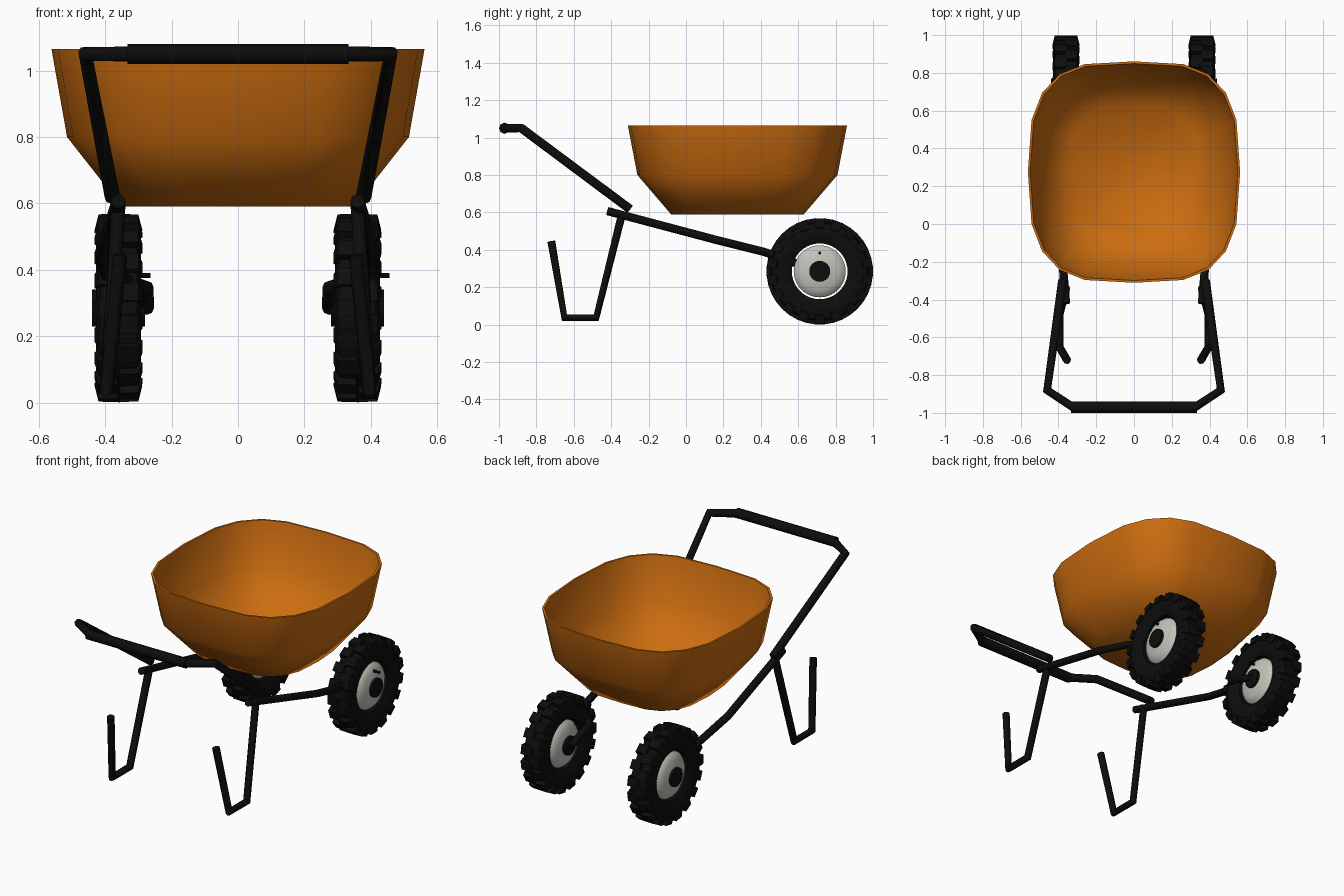
import bpy, bmesh, math
from mathutils import Vector

if "Cube" in bpy.data.objects:
    bpy.data.objects.remove(bpy.data.objects["Cube"])


def material(name, rgb):
    m = bpy.data.materials.new(name)
    m.diffuse_color = (*rgb, 1)
    m.use_nodes = True
    m.node_tree.nodes["Principled BSDF"].inputs["Base Color"].default_value = m.diffuse_color
    return m


ORANGE = material("orange paint", (0.60, 0.152, 0.005))
BLACK = material("black rubber and tube", (0.004, 0.004, 0.004))
GREY = material("light grey metal", (0.52, 0.55, 0.48))


def finish(bm, name, mat, angle=40):
    bmesh.ops.recalc_face_normals(bm, faces=bm.faces)
    me = bpy.data.meshes.new(name)
    bm.to_mesh(me)
    bm.free()
    ob = bpy.data.objects.new(name, me)
    bpy.context.collection.objects.link(ob)
    me.materials.append(mat)
    bpy.ops.object.select_all(action='DESELECT')
    ob.select_set(True)
    bpy.context.view_layer.objects.active = ob
    if angle:
        bpy.ops.object.shade_smooth_by_angle(angle=math.radians(angle))
    return ob


def bridge(bm, a, b):
    n = len(a)
    for i in range(n):
        bm.faces.new((a[i], a[(i + 1) % n], b[(i + 1) % n], b[i]))


def tube(name, pts, r):
    cu = bpy.data.curves.new(name, 'CURVE')
    cu.dimensions = '3D'
    cu.bevel_depth, cu.bevel_resolution, cu.use_fill_caps = r, 2, True
    sp = cu.splines.new('POLY')
    sp.points.add(len(pts) - 1)
    for p, co in zip(sp.points, pts):
        p.co = (*co, 1)
    ob = bpy.data.objects.new(name, cu)
    bpy.context.collection.objects.link(ob)
    cu.materials.append(BLACK)
    bpy.ops.object.select_all(action='DESELECT')
    ob.select_set(True)
    bpy.context.view_layer.objects.active = ob
    bpy.ops.object.convert(target='MESH')
    bpy.ops.object.shade_smooth_by_angle(angle=math.radians(50))


def revolve(name, profile, centre, mat, n=40, closed=True, angle=40):
    """Spin (x, radius) points about the wheel axis."""
    bm = bmesh.new()
    rings = []
    for x, r in profile:
        rings.append([bm.verts.new(centre + Vector((x, r * math.cos(t), r * math.sin(t))))
                      for t in (2 * math.pi * i / n for i in range(n))])
    for a, b in zip(rings, rings[1:]):
        bridge(bm, a, b)
    if closed:
        bridge(bm, rings[-1], rings[0])
    else:
        bm.faces.new(rings[0])
        bm.faces.new(rings[-1])
    return finish(bm, name, mat, angle)


# Tub: rounded-square rings, outside then inside, unit shape scaled per level
quarter = [(0.0, 1.0), (0.464, 0.975), (0.70, 0.885), (0.866, 0.715), (0.965, 0.47)]
shape = quarter + [(1.0, 0.0)] + [(x, -y) for x, y in reversed(quarter)]
shape += [(-x, y) for x, y in reversed(shape[1:-1])]
levels = [(0.35, 0.355, 0.59), (0.515, 0.535, 0.80), (0.562, 0.586, 1.065),
          (0.550, 0.574, 1.065), (0.503, 0.523, 0.805), (0.342, 0.347, 0.60)]
bm = bmesh.new()
rings = [[bm.verts.new((x * sx, 0.275 + y * sy, z)) for x, y in shape] for sx, sy, z in levels]
for a, b in zip(rings, rings[1:]):
    bridge(bm, a, b)
bm.faces.new(rings[0])
bm.faces.new(rings[-1])
finish(bm, "tub", ORANGE, 65)

# Wheels
TYRE = [(-0.045, 0.149), (-0.062, 0.185), (-0.068, 0.225), (-0.055, 0.257), (0, 0.264),
        (0.055, 0.257), (0.068, 0.225), (0.062, 0.185), (0.045, 0.149)]
RIM = [(-0.030, 0.139), (-0.046, 0.125), (-0.058, 0.10), (-0.066, 0.05),
       (0.066, 0.05), (0.058, 0.10), (0.046, 0.125), (0.030, 0.139)]
HUB = [(-0.080, 0.056), (0.080, 0.056)]
LUG = [(-0.004, 0.25), (-0.004, 0.285), (0.060, 0.283), (0.072, 0.235), (0.055, 0.225)]
LUGS = 18

for side, sx in (("left", -1), ("right", 1)):
    c = Vector((0.36 * sx, 0.715, 0.285))
    revolve(side + "_tyre", TYRE, c, BLACK)
    revolve(side + "_rim", RIM, c, GREY)
    revolve(side + "_hub", HUB, c, BLACK, 20, False)
    # Tread blocks, staggered between the two shoulders
    bm = bmesh.new()
    for k in range(LUGS * 2):
        mid = math.pi * k / LUGS
        flip = 1 if k % 2 else -1
        half = math.pi / LUGS * 0.56
        ends = [[bm.verts.new(c + Vector((x * flip, r * math.cos(t), r * math.sin(t))))
                 for x, r in LUG] for t in (mid - half, mid + half)]
        bridge(bm, *ends)
        bm.faces.new(ends[0])
        bm.faces.new(ends[1])
    finish(bm, side + "_tread", BLACK, 0)
    # Valve stem
    revolve(side + "_valve", [(0.03, 0.008), (0.097, 0.008)],
            c + Vector((0, 0, 0.098)), BLACK, 8, False)

    # Frame rail, from behind the legs to the inner end of the hub
    tube(side + "_frame_rail", [(0.36 * sx, -0.42, 0.607), (0.41 * sx, 0.18, 0.448),
                                (0.395 * sx, 0.42, 0.388), (0.275 * sx, 0.54, 0.345),
                                (0.275 * sx, 0.72, 0.285)], 0.022)
    # Leg with foot and upturned end
    tube(side + "_leg", [(0.36 * sx, -0.34, 0.60), (0.395 * sx, -0.48, 0.037),
                         (0.395 * sx, -0.65, 0.037), (0.355 * sx, -0.72, 0.445)], 0.022)

# Push handle and grip
half = [(0.33, -0.965, 1.05), (0.46, -0.88, 1.05), (0.378, -0.30, 0.618)]
tube("handle", [(-x, y, z) for x, y, z in reversed(half)] + half, 0.024)
tube("grip", [(-0.333, -0.97, 1.05), (0.333, -0.97, 1.05)], 0.03)
